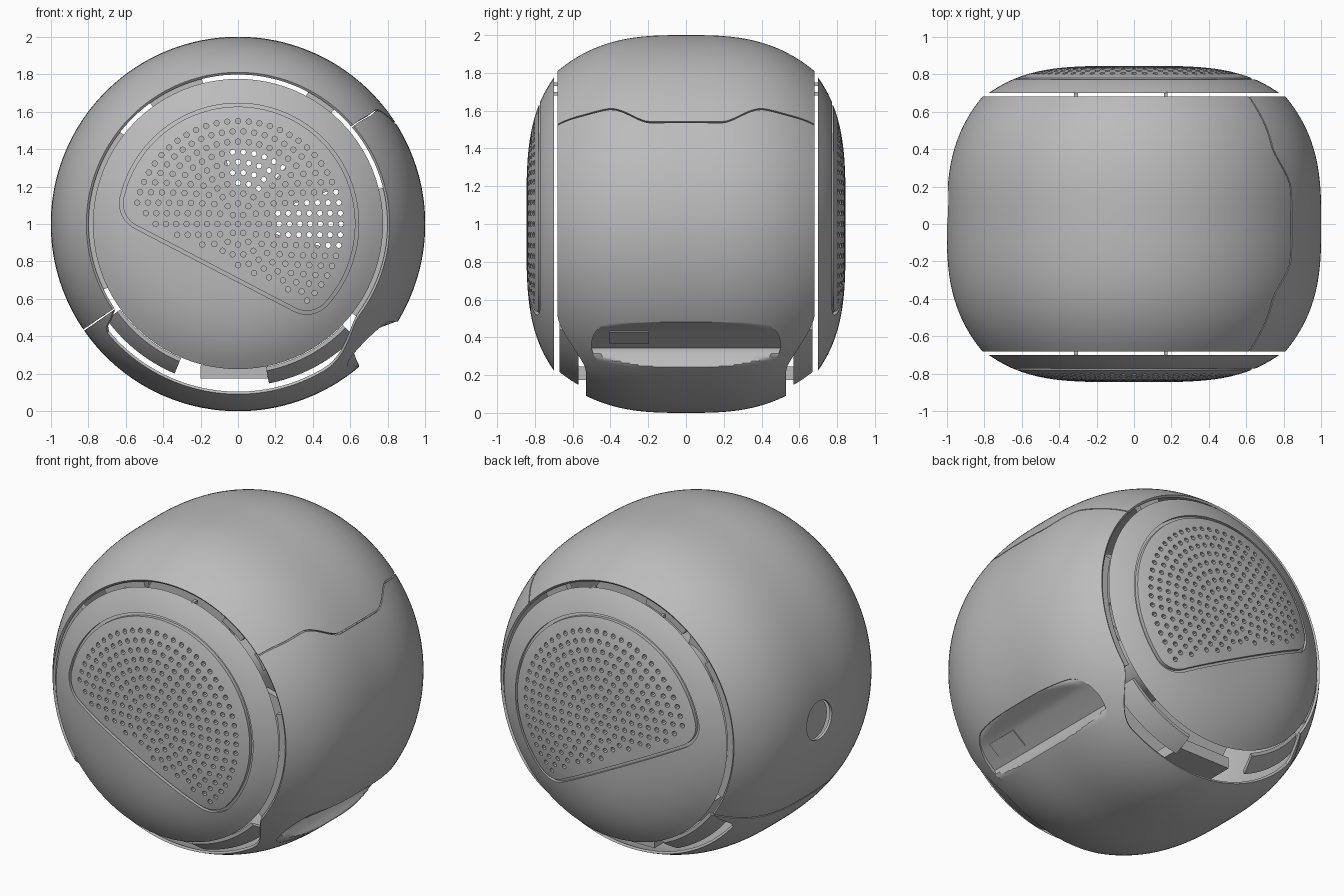
import bpy, bmesh, math
from mathutils import Vector

if "Cube" in bpy.data.objects:
    bpy.data.objects.remove(bpy.data.objects["Cube"])

grey = bpy.data.materials.new("matte grey")
grey.use_nodes = True
grey.diffuse_color = (0.5, 0.5, 0.5, 1)
grey.node_tree.nodes["Principled BSDF"].inputs["Base Color"].default_value = (0.5, 0.5, 0.5, 1)


def make(name, bm):
    bmesh.ops.remove_doubles(bm, verts=bm.verts, dist=1e-5)
    bmesh.ops.recalc_face_normals(bm, faces=bm.faces)
    mesh = bpy.data.meshes.new(name)
    bm.to_mesh(mesh)
    bm.free()
    mesh.materials.append(grey)
    ob = bpy.data.objects.new(name, mesh)
    bpy.context.collection.objects.link(ob)
    return ob


def finish(ob, cutters=(), mirror=False, thickness=0):
    """Apply thickness, cuts and front/back mirroring, then smooth."""
    if thickness:
        mod = ob.modifiers.new("wall", 'SOLIDIFY')
        mod.thickness, mod.offset = thickness, -1
    for cutter in cutters:
        mod = ob.modifiers.new("cut", 'BOOLEAN')
        mod.operation, mod.solver, mod.object = 'DIFFERENCE', 'EXACT', cutter
    if mirror:
        mod = ob.modifiers.new("mirror", 'MIRROR')
        mod.use_axis = (False, True, False)
        mod.use_mirror_merge = False
    graph = bpy.context.evaluated_depsgraph_get()
    mesh = bpy.data.meshes.new_from_object(ob.evaluated_get(graph))
    ob.modifiers.clear()
    ob.data = mesh
    bpy.ops.object.select_all(action='DESELECT')
    ob.select_set(True)
    bpy.context.view_layer.objects.active = ob
    bpy.ops.object.shade_smooth_by_angle(angle=math.radians(30))
    return ob


def polar(r, y, deg):
    a = math.radians(deg)
    return Vector((r * math.cos(a), y, 1 + r * math.sin(a)))


def sweep(name, profile, a0=0, a1=360, steps=96):
    """Turn a closed (radius, y) profile about the drum axis."""
    bm = bmesh.new()
    rings = [[bm.verts.new(polar(r, y, a0 + (a1 - a0) * i / steps)) for r, y in profile]
             for i in range(steps + 1)]
    n = len(profile)
    for p, q in zip(rings, rings[1:]):
        for j in range(n):
            bm.faces.new((p[j], p[(j + 1) % n], q[(j + 1) % n], q[j]))
    if a1 - a0 < 360:
        bm.faces.new(rings[0])
        bm.faces.new(rings[-1])
    return make(name, bm)


def plate(name, r0, r1, y0, y1, a0=0, a1=360, mirror=False):
    return finish(sweep(name, [(r0, y0), (r1, y0), (r1, y1), (r0, y1)], a0, a1, 48), mirror=mirror)


def prism(bm, low, high):
    """Closed prism between two matching loops."""
    a, b = [bm.verts.new(p) for p in low], [bm.verts.new(p) for p in high]
    for i in range(len(a)):
        j = (i + 1) % len(a)
        bm.faces.new((a[i], a[j], b[j], b[i]))
    bm.faces.new(a)
    bm.faces.new(b)


def box(name, centre, size, tilt=0, mirror=False):
    bm = bmesh.new()
    bmesh.ops.create_cube(bm, size=1)
    c, s = math.cos(tilt), math.sin(tilt)
    for v in bm.verts:
        x, y, z = (v.co[i] * size[i] for i in range(3))
        v.co = Vector(centre) + Vector((x * c + z * s, y, z * c - x * s))
    return finish(make(name, bm), mirror=mirror)


def ease(x, lo, hi):
    t = min(1, max(0, (x - lo) / (hi - lo)))
    return t * t * (3 - 2 * t)


def drum(y):
    return 1 - 0.19 * (abs(y) / 0.68) ** 2.95


def dome(r):
    return 0.845 - 0.145 * (r / 0.775) ** 3.8


# Drum housing: two thin shells meeting at a wavy seam and a straight seam
def wavy_seam(y):
    return 32.7 + 6.8 * ease(abs(y), 0.18, 0.42) + ease(abs(y), 0.5, 0.68)


def half_width(deg):
    return 0.68 - 0.15 * ease(deg, 214.5, 219) * (1 - ease(deg, 299, 321))


def shell(name, start, end, a0, a1, cutters):
    bm, rows, cols = bmesh.new(), 110, 44
    grid = []
    for i in range(rows + 1):
        u, row = i / rows, []
        w = half_width(a0 + (a1 - a0) * u)
        for j in range(cols + 1):
            y = w * (2 * j / cols - 1)
            row.append(bm.verts.new(polar(drum(y), y, start(y) * (1 - u) + end(y) * u)))
        grid.append(row)
    for p, q in zip(grid, grid[1:]):
        for j in range(cols):
            bm.faces.new((p[j], q[j], q[j + 1], p[j + 1]))
    ob = make(name, bm)
    # turn the wall inward
    f = ob.data.polygons[len(ob.data.polygons) // 2]
    if f.normal.dot(f.center - Vector((0, f.center.y, 1))) < 0:
        ob.data.flip_normals()
    return finish(ob, cutters, thickness=0.015)


# Recessed control slot outline: a stadium, paired left and right by height
levels = [90 - 180 * i / 24 for i in range(25)]
side = [(0.38 + 0.12 * math.cos(math.radians(a)), 0.36 + 0.12 * math.sin(math.radians(a))) for a in levels]
outline = side + [(-y, z) for y, z in reversed(side)]
bm = bmesh.new()
prism(bm, [(0.3, y, z) for y, z in outline], [(1.2, y, z) for y, z in outline])
slot_cutter = make("slot_cutter", bm)
bm = bmesh.new()
hole = [(0.1 + 0.12 * math.cos(i * math.pi / 16), 1 + 0.12 * math.sin(i * math.pi / 16)) for i in range(32)]
prism(bm, [(-1.2, y, z) for y, z in hole], [(-0.8, y, z) for y, z in hole])
button_cutter = make("button_cutter", bm)

gap = 0.25
shell("upper_housing", lambda y: wavy_seam(y) + gap, lambda y: 214.5 - gap, 36, 214.4, [button_cutter])
shell("lower_housing", lambda y: 214.5 + gap, lambda y: 360 + wavy_seam(y) - gap, 214.5, 396, [slot_cutter])

# Slot lining with a sloping floor and a ledge
floor = [(0.24, 0.65), (0.28, 0.63), (0.34, 0.61), (0.38, 0.66), (0.44, 0.74), (0.481, 0.85)]


def floor_x(z):
    for (z0, x0), (z1, x1) in zip(floor, floor[1:]):
        if z <= z1:
            return x0 + (x1 - x0) * (z - z0) / (z1 - z0)
    return floor[-1][1]


def skin_x(y, z):
    return math.sqrt(drum(y) ** 2 - (1 - z) ** 2) - 0.005


bm = bmesh.new()
rows = []
for y, z in side:
    ys = [y * k / 12 for k in range(-12, 13)]
    rows.append([bm.verts.new((min(floor_x(z), skin_x(t, z)), t, z)) for t in ys])
for p, q in zip(rows, rows[1:]):
    for j in range(24):
        bm.faces.new((p[j], p[j + 1], q[j + 1], q[j]))
inner = [r[-1] for r in rows] + [r[0] for r in reversed(rows)]
outer = [bm.verts.new((skin_x(v.co.y, v.co.z), v.co.y, v.co.z)) for v in inner]
for i in range(len(inner) - 1):
    bm.faces.new((inner[i], inner[i + 1], outer[i + 1], outer[i]))
finish(make("slot_lining", bm))
box("slot_label_plate", (0.69, -0.3, 0.4), (0.009, 0.21, 0.11), tilt=0.93)

# Round side button set into its hole
bm = bmesh.new()
prism(bm, [(-0.965, y, z) for y, z in hole], [(-0.94, y, z) for y, z in hole])
finish(make("side_button", bm))


# Speaker outline: a circle cut by a slanted chord, with rounded corners
def speaker_loop(inset):
    R, d, rho, c = 0.645 - inset, 0.275 - inset, 0.15 - inset, -117.5
    h = math.degrees(math.acos((d - rho) / (R - rho)))
    unit = lambda a: Vector((math.cos(math.radians(a)), math.sin(math.radians(a))))
    pts = [R * unit(c + h + (360 - 2 * h) * i / 60) for i in range(61)]
    first, last = (R - rho) * unit(c - h), (R - rho) * unit(c + h)
    pts += [first + rho * unit(c - h + h * i / 12) for i in range(1, 13)]
    pts += [(first + rho * unit(c)).lerp(last + rho * unit(c), i / 20) for i in range(1, 20)]
    pts += [last + rho * unit(c + h * i / 12) for i in range(12)]
    return pts


# Groove cutter follows the dome at a constant depth
bm = bmesh.new()
strips = []
for pts in (speaker_loop(0), speaker_loop(0.018)):
    for y_of in (lambda p: dome(p.length) - 0.022, lambda p: 0.95):
        strips.append([bm.verts.new((p.x, y_of(p), 1 + p.y)) for p in pts])
order = [strips[0], strips[1], strips[3], strips[2]]
for k in range(4):
    a, b = order[k], order[(k + 1) % 4]
    for i in range(len(a)):
        j = (i + 1) % len(a)
        bm.faces.new((a[i], a[j], b[j], b[i]))
groove_cutter = make("groove_cutter", bm)

# Perforations in concentric rings inside the speaker outline
bm = bmesh.new()
limit = speaker_loop(0.07)
for ring in range(11):
    count = max(1, 6 * ring)
    for k in range(count):
        a = 2 * math.pi * k / count
        p = Vector((math.cos(a), math.sin(a))) * ring * 0.055
        if all((q - o).cross(p - o) > 0 for o, q in zip(limit, limit[1:] + limit[:1])):
            loop = [(p.x + 0.0145 * math.cos(t * math.pi / 4), 1 + p.y + 0.0145 * math.sin(t * math.pi / 4))
                    for t in range(8)]
            prism(bm, [(x, 0.6, z) for x, z in loop], [(x, 0.95, z) for x, z in loop])
hole_cutter = make("hole_cutter", bm)

# Domed end caps, front and back
radii = [0.775 * i / 18 for i in range(19)]
profile = [(r, dome(r)) for r in radii]
profile += [(r * 0.95, max(0.7, dome(r * 0.95) - 0.035)) for r in reversed(radii)]
finish(sweep("end_caps", profile), [groove_cutter, hole_cutter], mirror=True)
for cutter in (slot_cutter, button_cutter, groove_cutter, hole_cutter):
    bpy.data.objects.remove(cutter)

# Inner lips, lower brackets and pegs that carry the caps
for a0, a1 in ((104, 126), (142, 206), (50, 62), (-38, 14)):
    plate("inner_lip", 0.75, 0.805, 0.62, 0.66, a0, a1, True)
for a0, a1 in ((216, 247), (281, 316)):
    ys = [0.57 + 0.1 * i / 6 for i in range(7)]
    tongue = [(drum(y) - 0.02, y) for y in ys] + [(drum(y) - 0.04, y) for y in reversed(ys)]
    finish(sweep("lower_bracket", tongue, a0, a1, 24), mirror=True)
for x, z in ((-0.31, 1.69), (0.17, 1.74)):
    box("cap_peg", (x, 0.68, z), (0.02, 0.05, 0.02), mirror=True)

# Internal chassis: base, driver and partition
box("chassis_base", (-0.02, 0, 0.21), (0.36, 1.2, 0.07))
plate("driver", 0.0, 0.2, -0.55, 0.55)
for r0, a0, a1 in ((0.2, 20, 50), (0.42, 50, 100), (0.2, 100, 345)):
    plate("partition", r0, 0.72, -0.02, 0.02, a0, a1)
